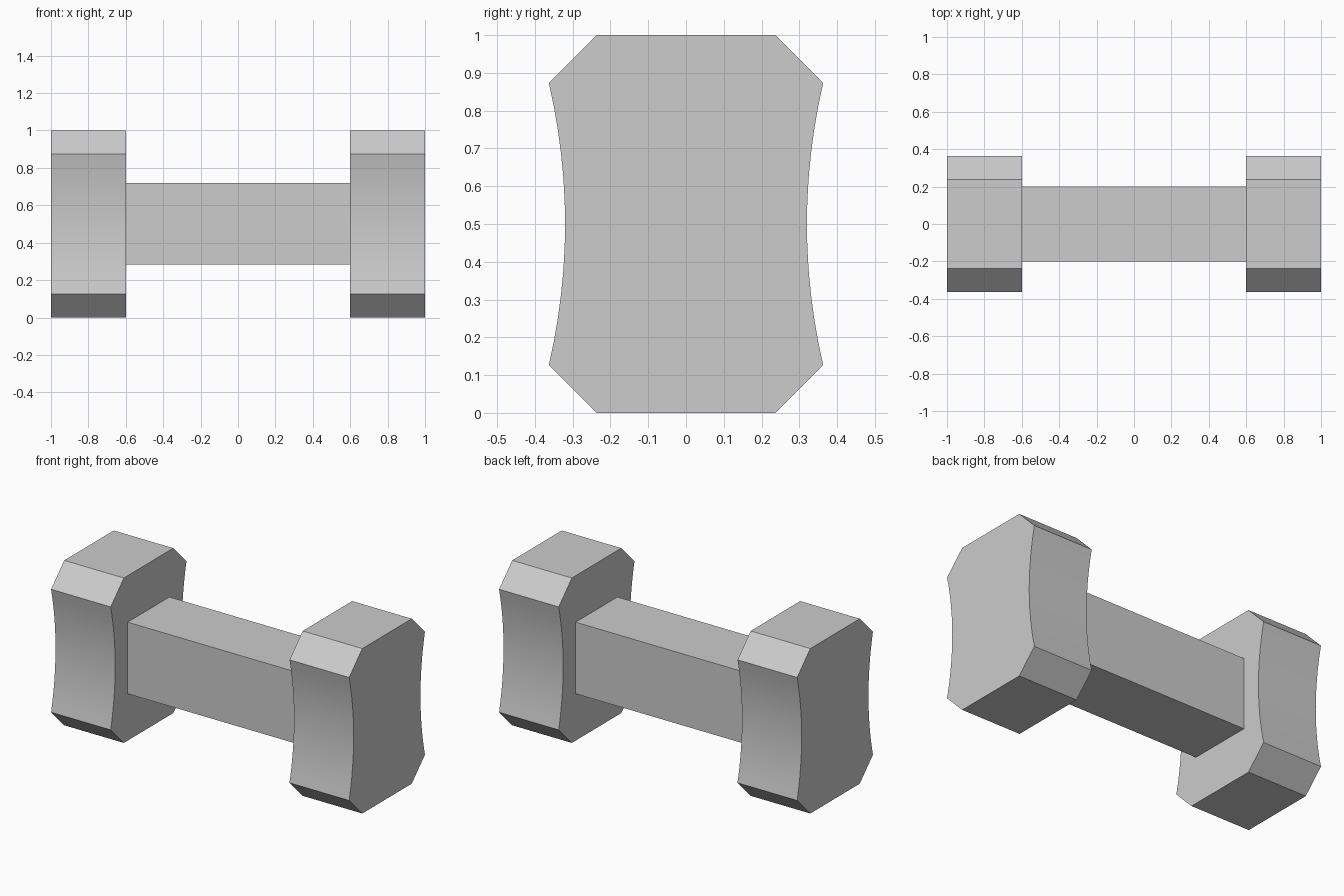
import bpy
import bmesh

default = bpy.data.objects.get("Cube")
if default:
    bpy.data.objects.remove(default, do_unlink=True)

# Single grey material
grey = bpy.data.materials.new("light_grey")
grey.use_nodes = True
color = (0.604, 0.604, 0.604, 1)
grey.diffuse_color = color
grey.node_tree.nodes["Principled BSDF"].inputs["Base Color"].default_value = color

MID = 0.5          # height of the dumbbell axis
STEPS = 12         # segments along each concave side


def extrude_x(name, profile, x0, x1):
    """Sweep a (y, z) profile along x into a closed solid."""
    bm = bmesh.new()
    face = bm.faces.new([bm.verts.new((x0, y, z)) for y, z in profile])
    swept = bmesh.ops.extrude_face_region(bm, geom=[face], use_keep_orig=True)
    verts = [g for g in swept["geom"] if isinstance(g, bmesh.types.BMVert)]
    bmesh.ops.translate(bm, verts=verts, vec=(x1 - x0, 0, 0))
    bmesh.ops.recalc_face_normals(bm, faces=bm.faces)
    mesh = bpy.data.meshes.new(name)
    bm.to_mesh(mesh)
    bm.free()
    mesh.materials.append(grey)
    obj = bpy.data.objects.new(name, mesh)
    bpy.context.collection.objects.link(obj)
    return obj


# Weight outline: concave side plus chamfer corners, then the same turned half round
half = [(0.237, 0)]
for i in range(STEPS + 1):
    t = 2 * i / STEPS - 1
    half.append((0.32 + 0.043 * t * t, MID + 0.373 * t))
half.append((0.237, 1))
outline = half + [(-y, 1 - z) for y, z in half]

# Weights at both ends
for side, name in ((1, "left_weight"), (-1, "right_weight")):
    weight = extrude_x(name, outline, side * 0.6, side * 1.0)
    bpy.ops.object.select_all(action="DESELECT")
    weight.select_set(True)
    bpy.context.view_layer.objects.active = weight
    bpy.ops.object.shade_smooth_by_angle(angle=0.5)

# Square handle, slightly sunk into the weights
bar = [(-0.2, 0.284), (0.2, 0.284), (0.2, 0.718), (-0.2, 0.718)]
extrude_x("handle", bar, -0.61, 0.61)
